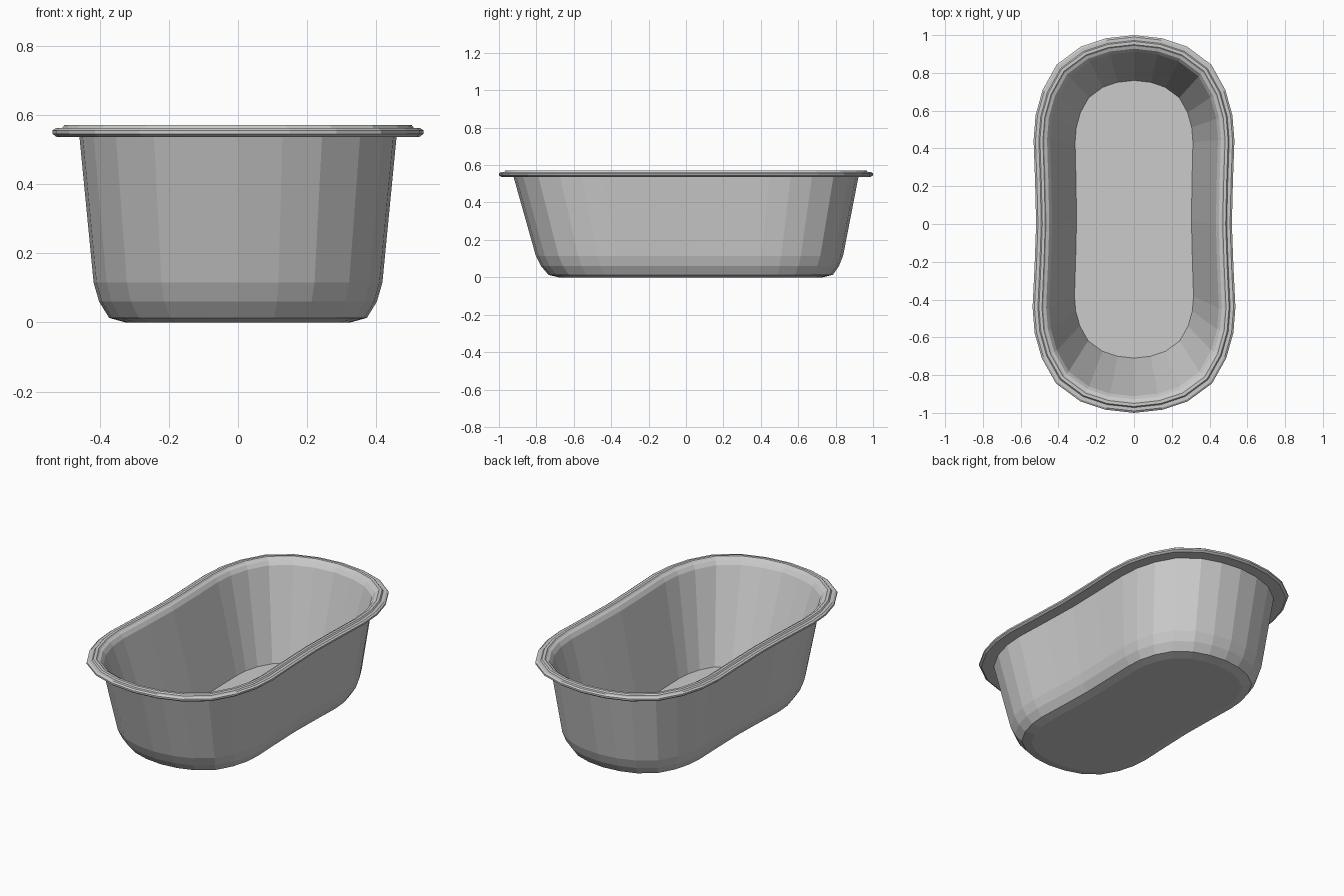
import bpy, bmesh

if "Cube" in bpy.data.objects:
    bpy.data.objects.remove(bpy.data.objects["Cube"])

# Quarter of a rounded end, as fractions of half-width and end depth
ARC = [(1, 0), (.98, .24), (.91, .48), (.77, .72), (.53, .89), (.28, .97), (0, 1)]
# Slightly pinched straight side: (fraction from front to back, width factor)
SIDE = [(.25, .98), (.5, .965), (.75, .975)]


def ring(hx, y_front, y_back, z):
    """One horizontal loop of the oblong outline, counter-clockwise."""
    depth = hx * 1.04
    cf, cb = y_front + depth, y_back - depth
    right = [(hx * x, cf - depth * y) for x, y in reversed(ARC)]
    right += [(hx * w, cf + (cb - cf) * t) for t, w in SIDE]
    right += [(hx * .99 * x, cb + depth * y) for x, y in ARC]
    left = [(-x, y) for x, y in reversed(right[1:-1])]
    return [(x, y, z) for x, y in right + left]


def rim(d, z):
    """Loop inset by d from the outer edge of the rim."""
    return ring(.537 - d, -1 + d, 1 - d, z)


rings = [
    # outer base and wall
    ring(.325, -.68, .73, 0),
    ring(.373, -.735, .785, .013),
    ring(.402, -.775, .818, .06),
    ring(.418, -.803, .84, .115),
    # rolled rim with a raised bead
    rim(.078, .537), rim(.012, .537), rim(0, .546), rim(0, .556),
    rim(.010, .563), rim(.028, .563), rim(.034, .571), rim(.050, .571),
    rim(.057, .563), rim(.072, .557), rim(.088, .535),
    # inner floor edge
    ring(.315, -.71, .76, .015),
]

# Skin the loops and cap the base and the inner floor
bm = bmesh.new()
loops = [[bm.verts.new(p) for p in r] for r in rings]
n = len(loops[0])
for a, b in zip(loops, loops[1:]):
    for i in range(n):
        j = (i + 1) % n
        bm.faces.new((a[i], a[j], b[j], b[i]))
bm.faces.new(loops[0][::-1])
bm.faces.new(loops[-1])
bmesh.ops.recalc_face_normals(bm, faces=bm.faces)

mesh = bpy.data.meshes.new("bathtub")
bm.to_mesh(mesh)
bm.free()
bpy.context.collection.objects.link(bpy.data.objects.new("bathtub", mesh))
